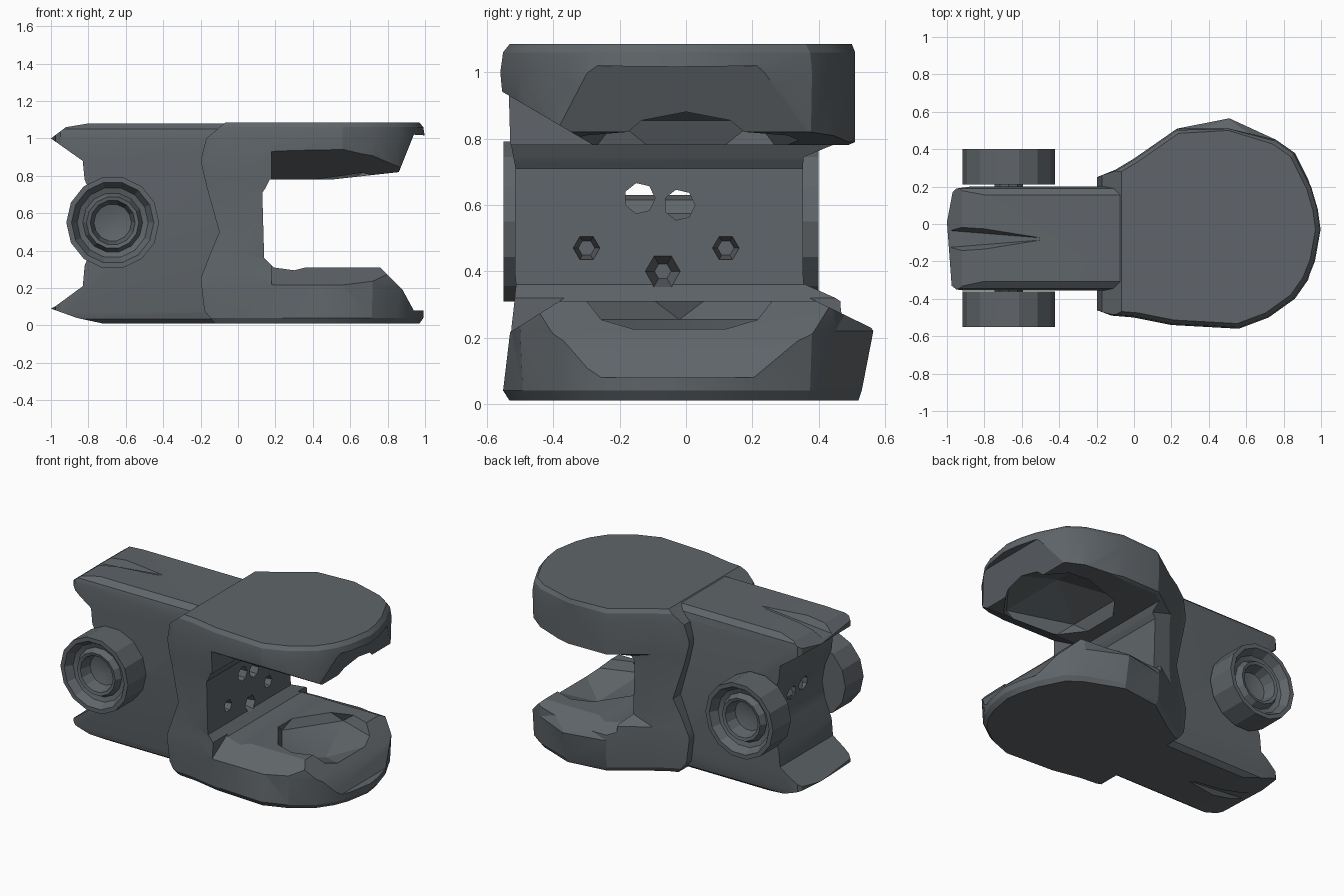
import bpy, bmesh, math
from mathutils import Matrix, Vector

if "Cube" in bpy.data.objects:
    bpy.data.objects.remove(bpy.data.objects["Cube"])

grey = bpy.data.materials.new('dark_grey')
grey.diffuse_color = (.115, .13, .142, 1)
grey.use_nodes = True
grey.node_tree.nodes["Principled BSDF"].inputs["Base Color"].default_value = grey.diffuse_color


def finish(bm, name):
    bmesh.ops.recalc_face_normals(bm, faces=bm.faces)
    me = bpy.data.meshes.new(name)
    bm.to_mesh(me)
    bm.free()
    me.materials.append(grey)
    ob = bpy.data.objects.new(name, me)
    bpy.context.scene.collection.objects.link(ob)
    return ob


def loft(name, rings):
    bm = bmesh.new()
    loops = [[bm.verts.new(p) for p in r] for r in rings]
    n = len(loops[0])
    for a, b in zip(loops, loops[1:]):
        for i in range(n):
            j = (i + 1) % n
            bm.faces.new((a[i], a[j], b[j], b[i]))
    bm.faces.new(loops[0])
    bm.faces.new(loops[-1])
    bmesh.ops.triangulate(bm, faces=[f for f in bm.faces if len(f.verts) == 4])
    return finish(bm, name)


def prism_y(name, pts, y0, y1):
    return loft(name, [[(x, y, z) for x, z in pts] for y in (y0, y1)])


def prism_x(name, pts, x0, x1):
    return loft(name, [[(x, y, z) for y, z in pts] for x in (x0, x1)])


def prism_z(name, pts, z0, z1):
    return loft(name, [[(x, y, z) for x, y in pts] for z in (z0, z1)])


def rod(name, center, r1, r2, depth, axis, sides):
    bm = bmesh.new()
    rot = Vector((0, 0, 1)).rotation_difference(Vector(axis)).to_matrix().to_4x4()
    bmesh.ops.create_cone(bm, cap_ends=True, segments=sides, radius1=r1, radius2=r2,
                          depth=depth, matrix=Matrix.Translation(center) @ rot)
    return finish(bm, name)


def blob(name, center, radii):
    bm = bmesh.new()
    bmesh.ops.create_icosphere(bm, subdivisions=1, radius=1, matrix=Matrix.Translation(center)
                               @ Matrix.Diagonal((*radii, 1)))
    return finish(bm, name)


def boolean(ob, cutter, op='DIFFERENCE'):
    cutter.hide_render = True
    m = ob.modifiers.new('cut', 'BOOLEAN')
    m.operation, m.object, m.solver = op, cutter, 'EXACT'
    bpy.context.view_layer.objects.active = ob
    bpy.ops.object.modifier_apply(modifier=m.name)
    bpy.data.objects.remove(cutter)


# Head: rounded plan block trimmed by a C-shaped side profile
plan = [(-.2, .25), (-.1, .29), (.0, .35), (.23, .51), (.51, .565), (.76, .45), (.86, .38),
        (.95, .2), (.985, .08), (1, -.03), (.97, -.2), (.93, -.3), (.86, -.4), (.72, -.5),
        (.56, -.56), (.38, -.55), (.2, -.54), (0, -.5), (-.12, -.49), (-.2, -.46)]


def plan_ring(z, s, y_min, y_max):
    return [(.4 + (x - .4) * s, max(y_min, min(y_max, y * s)), z) for x, y in plan]


head = loft('clamp_head', [plan_ring(*r) for r in
                           ((.01, .95, -.54, .52), (.04, .985, -.56, .53), (.22, 1, -.53, .57),
                            (.31, .99, -.52, .5), (.4, .98, -.53, .36), (.72, .98, -.53, .36),
                            (.79, .99, -.54, .51), (1, 1, -.57, .51), (1.06, .985, -.56, .51),
                            (1.085, .95, -.54, .5))])
side = [(-.1, -.02), (-.18, .08), (-.2, .25), (-.15, .38), (-.1, .5), (-.17, .75), (-.2, .88),
        (-.17, 1), (-.05, 1.1), (1.1, 1.1), (1.1, 1.01), (.94, 1.02), (.86, .82), (.5, .78),
        (.17, .78), (.15, .74), (.13, .71), (.14, .36), (.19, .31), (.3, .295), (.36, .31),
        (.76, .31), (.88, .19), (.94, .08), (1.1, .08), (1.1, -.02)]
boolean(head, prism_y('profile_cutter', side, -.7, .7), 'INTERSECT')

# Chamfered jaw lips
for pts in ([(-.62, .98), (-.27, .775), (-.62, .7)],
            [(.62, .2), (.33, .34), (.62, .45)],
            [(-.62, .16), (-.35, .33), (-.62, .4)]):
    boolean(head, prism_x('lip_cutter', pts, .18, 1.1))

# Faceted hollows inside the jaws
boolean(head, blob('upper_hollow', (.6, .0, .77), (.42, .4, .19)))
boolean(head, blob('lower_hollow', (.66, -.02, .33), (.36, .38, .17)))

# Arm body with open rear notch and bevelled long edges
rear = [(-.98, .1), (-.83, .21), (-.82, .32), (-.77, .44), (-.75, .55), (-.77, .66),
        (-.82, .78), (-.83, .88), (-1, 1), (-.92, 1.06), (-.8, 1.08), (.02, 1.08),
        (.02, .01), (-.72, .01), (-.86, .04), (-1, .09)]
arm = prism_y('arm', rear, -.355, .2)
section = [(-.355, .08), (-.345, .035), (-.3, .005), (.15, .005), (.19, .035), (.2, .08),
           (.2, 1.01), (.19, 1.05), (.15, 1.085), (-.3, 1.085), (-.345, 1.05), (-.355, 1.01)]
boolean(arm, prism_x('section_cutter', section, -1.1, .1), 'INTERSECT')
ends = [(-1, .01), (-.97, .17), (-.95, .19), (-.8, .21), (.1, .21), (.1, -.37),
        (-.8, -.37), (-.95, -.35), (-.975, -.33)]
boolean(arm, prism_z('end_cutter', ends, -.1, 1.2), 'INTERSECT')

# Tapered grooves at the rear, top and bottom
for z in (1.09, .0):
    boolean(arm, rod('groove_cutter', (-.75, -.08, z), .1, .004, .6, (1, 0, 0), 6))

# Through holes and blind holes in the inner wall
for y, z in ((-.14, .62), (-.02, .6)):
    for ob in (head, arm):
        boolean(ob, rod('hole_cutter', (-.4, y, z), .047, .047, 1.4, (1, 0, 0), 7))
for y, z, r in ((-.3, .47, .05), (.12, .47, .05), (-.07, .4, .07)):
    boolean(head, rod('hole_cutter', (.12, y, z), .025, r, .16, (1, 0, 0), 6))

# Rollers: turned low-poly discs with dished, ringed faces
wheel_profile = [(.07, .0), (.248, .0), (.248, .19), (.22, .19), (.19, .14),
                 (.16, .13), (.14, .17), (.12, .165), (.1, .09), (.04, .075)]


def wheel(name, y_in, sign, n=14):
    rings = []
    for r, d in wheel_profile:
        rings.append([(-.67 + r * math.cos(2 * math.pi * i / n), y_in + sign * d,
                       .55 + r * math.sin(2 * math.pi * i / n)) for i in range(n)])
    return loft(name, rings)


wheel('front_roller', -.36, -1)
wheel('back_roller', .21, 1)
rod('axle', (-.67, -.075, .55), .08, .08, .62, (0, 1, 0), 10)

# Soft shading across shallow angles
for ob in bpy.context.scene.objects:
    ob.select_set(True)
bpy.ops.object.shade_smooth_by_angle(angle=math.radians(22))
